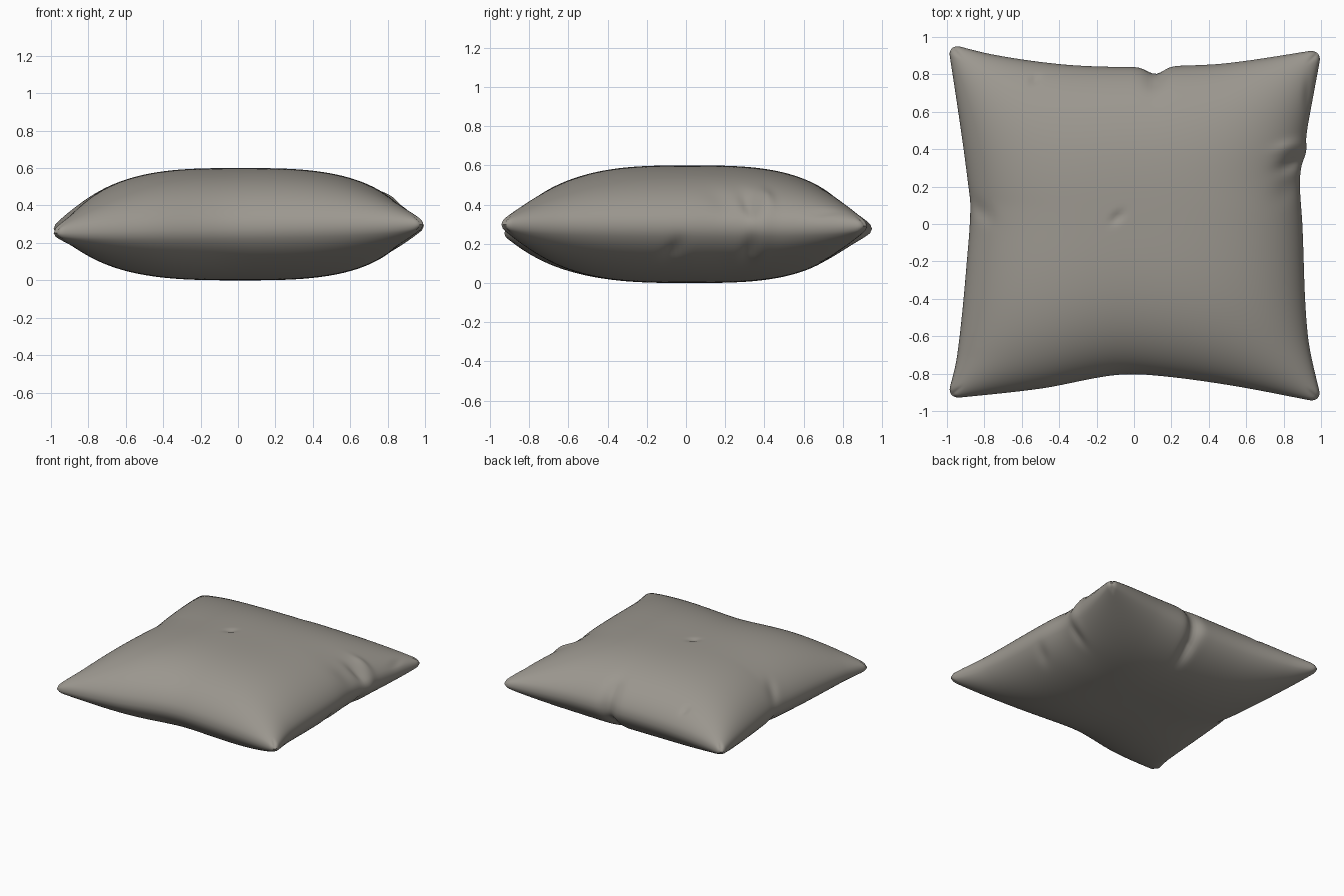
import bpy, bmesh, math
from mathutils import Vector

cube = bpy.data.objects.get("Cube")
if cube:
    bpy.data.objects.remove(cube)

N = 110
CORNER = .07

# Seam outline: (position along the edge, offset) for each side
FRONT = [(-1, -.935), (-.5, -.88), (-.12, -.81), (.08, -.807), (.5, -.86), (1.005, -.955)]
BACK = [(-.995, .965), (-.75, .905), (-.4, .855), (-.1, .84), (.2, .845), (.5, .86), (1.005, .935)]
LEFT = [(-.935, 1), (-.7, .945), (-.1, .885), (.1, .875), (.2, .885), (.5, .925), (.965, .995)]
RIGHT = [(-.955, 1.005), (-.6, .93), (0, .9), (.25, .888), (.5, .925), (.72, .965), (.935, 1.005)]
CORNERS = [Vector(c) for c in ((-1, -.935), (1.005, -.955), (-.995, .965), (1.005, .935))]


def sample(points, t):
    """Smooth curve through the points; t runs from -1 to 1."""
    a, b = points[0][0], points[-1][0]
    s = a + (b - a) * (t + 1) / 2
    i = next((k for k in range(len(points) - 1) if s <= points[k + 1][0]), len(points) - 2)

    def slope(k):
        p, q = points[max(k - 1, 0)], points[min(k + 1, len(points) - 1)]
        return (q[1] - p[1]) / (q[0] - p[0])

    (x0, y0), (x1, y1) = points[i], points[i + 1]
    h = x1 - x0
    f = (s - x0) / h
    y = ((1 + 2 * f) * (1 - f) ** 2 * y0 + f * (1 - f) ** 2 * h * slope(i)
         + f * f * (3 - 2 * f) * y1 + f * f * (f - 1) * h * slope(i + 1))
    return s, y


def bump(t, centre, width):
    return math.exp(-((t - centre) / width) ** 2)


def round_corner(u, v):
    """Pull the grid corners onto a small arc."""
    du, dv = abs(u) - 1 + CORNER, abs(v) - 1 + CORNER
    if du > 0 and dv > 0:
        k = max(du, dv) / math.hypot(du, dv)
        u = math.copysign(1 - CORNER + du * k, u)
        v = math.copysign(1 - CORNER + dv * k, v)
    return u, v


def outline(u, v):
    """Blend the four seam curves across the cushion, then nip the edges."""
    u, v = round_corner(u, v)
    front, back = Vector(sample(FRONT, u)), Vector(sample(BACK, u))
    left, right = sample(LEFT, v), sample(RIGHT, v)
    left, right = Vector((-left[1], left[0])), Vector((right[1], right[0]))
    a, b = (u + 1) / 2, (v + 1) / 2
    c00, c10, c01, c11 = CORNERS
    blend = (c00 * (1 - a) + c10 * a) * (1 - b) + (c01 * (1 - a) + c11 * a) * b
    p = front * (1 - b) + back * b + left * (1 - a) + right * a - blend
    p.y -= .04 * bump(u, .11, .06) * b ** 20
    p.x += .015 * bump(v, .42, .06) * a ** 20
    return p


# Creases: x, y, length, width, angle in degrees, depth
TOP_CREASES = [(.87, .33, .09, .035, 20, .045), (.85, .42, .09, .03, 15, -.02),
               (.86, .2, .1, .06, 30, .015), (-.84, .08, .08, .04, -40, .025),
               (.11, .78, .06, .05, 90, .02), (-.09, .035, .04, .02, 45, .015),
               (-.53, .77, .03, .02, 60, .015), (.93, .68, .08, .02, 90, .02)]
BOTTOM_CREASES = [(.11, .74, .1, .04, 80, .04), (.86, .33, .1, .035, 10, .025),
                  (.85, -.05, .08, .04, 35, .02), (-.84, .08, .08, .05, -30, .02)]


def crease_depth(creases, x, y):
    total = 0
    for cx, cy, length, width, angle, depth in creases:
        c, s = math.cos(math.radians(angle)), math.sin(math.radians(angle))
        along, across = (x - cx) * c + (y - cy) * s, (y - cy) * c - (x - cx) * s
        total += depth * bump(along, 0, length) * bump(across, 0, width)
    return total


def puff(t):
    return max(0, 1 - abs(t) ** 3.1) ** .58


def build_cushion():
    bm = bmesh.new()
    # Rows bunch towards the seam where the cloth curves most
    steps = [.5 * t + .5 * math.sin(t * math.pi / 2) for t in (2 * i / N - 1 for i in range(N + 1))]
    seam = {}
    for sign, creases in ((1, TOP_CREASES), (-1, BOTTOM_CREASES)):
        grid = {}
        for i, u in enumerate(steps):
            for j, v in enumerate(steps):
                x, y = outline(u, v)
                mid = .279 + .016 * x + .004 * y - .009 * x * y
                # Corners stay a little plumper than the sides
                swell = (puff(u) * puff(v)) ** (1 - .2 * (u * v) ** 4)
                height = (.6 - mid if sign > 0 else mid) * swell
                height -= crease_depth(creases, x, y) * min(1, swell * 2)
                if i in (0, N) or j in (0, N):
                    if (i, j) not in seam:
                        seam[i, j] = bm.verts.new((x, y, mid))
                    grid[i, j] = seam[i, j]
                else:
                    grid[i, j] = bm.verts.new((x, y, mid + sign * max(height, .002)))
        for i in range(N):
            for j in range(N):
                ring = [grid[i, j], grid[i + 1, j], grid[i + 1, j + 1], grid[i, j + 1]]
                bm.faces.new(ring if sign > 0 else ring[::-1])
    mesh = bpy.data.meshes.new("cushion")
    bm.to_mesh(mesh)
    bm.free()
    obj = bpy.data.objects.new("cushion", mesh)
    bpy.context.collection.objects.link(obj)
    return obj


# Plain warm grey cloth
cloth = bpy.data.materials.new("warm grey cloth")
cloth.use_nodes = True
colour = (.33, .31, .275, 1)
cloth.diffuse_color = colour
shader = cloth.node_tree.nodes["Principled BSDF"]
shader.inputs["Base Color"].default_value = colour
shader.inputs["Roughness"].default_value = .9

cushion = build_cushion()
cushion.data.materials.append(cloth)
bpy.context.view_layer.objects.active = cushion
cushion.select_set(True)
bpy.ops.object.shade_smooth_by_angle(angle=math.radians(60))
